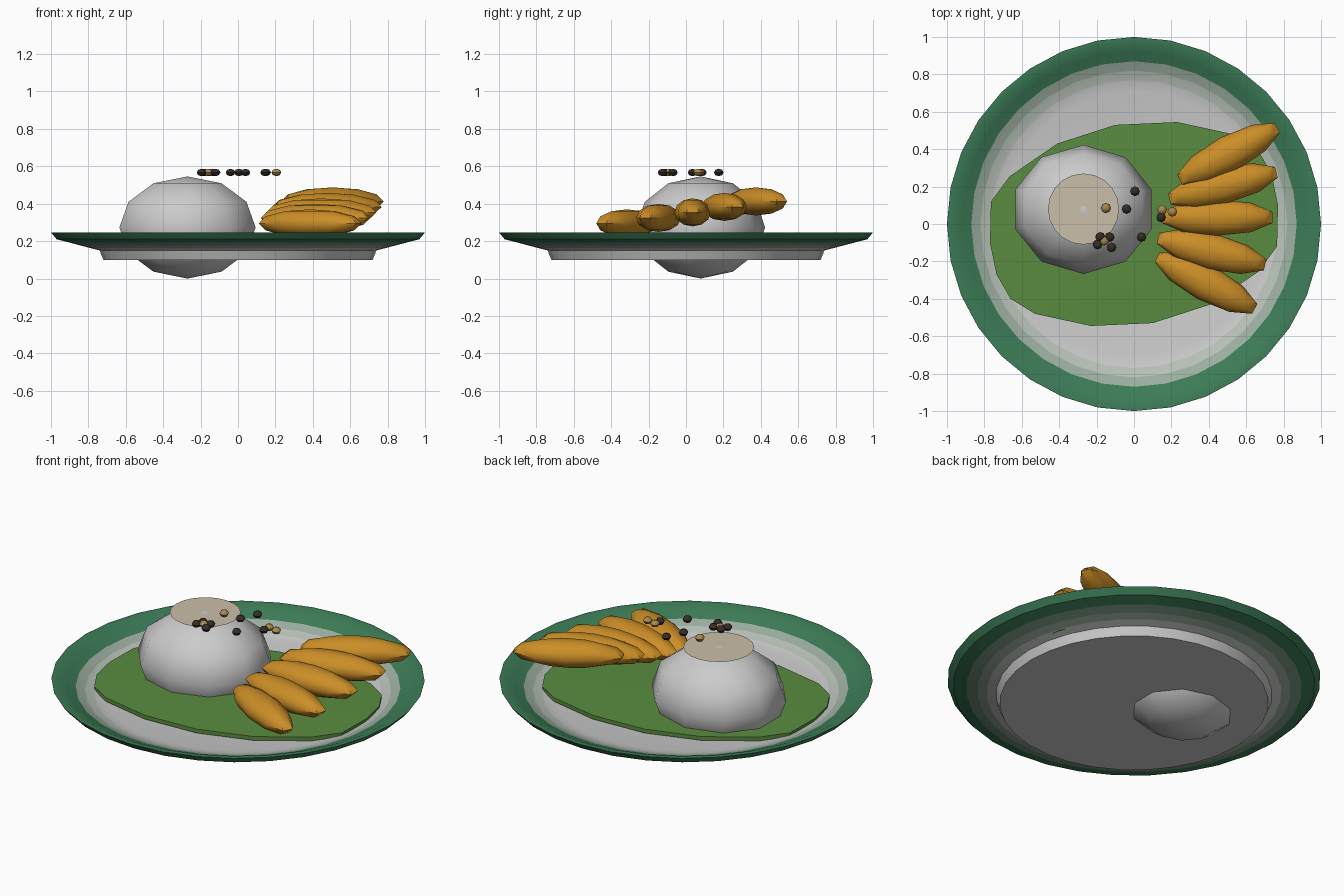
import bpy, bmesh, math
from mathutils import Matrix

if "Cube" in bpy.data.objects:
    bpy.data.objects.remove(bpy.data.objects["Cube"])


def material(name, rgb):
    m = bpy.data.materials.new(name)
    m.diffuse_color = (*rgb, 1)
    m.use_nodes = True
    m.node_tree.nodes["Principled BSDF"].inputs["Base Color"].default_value = m.diffuse_color
    return m


def finish(name, bm, mats, smooth=None):
    bmesh.ops.recalc_face_normals(bm, faces=bm.faces)
    me = bpy.data.meshes.new(name)
    bm.to_mesh(me)
    bm.free()
    ob = bpy.data.objects.new(name, me)
    bpy.context.collection.objects.link(ob)
    for m in mats:
        me.materials.append(m)
    if smooth:
        bpy.ops.object.select_all(action='DESELECT')
        ob.select_set(True)
        bpy.context.view_layer.objects.active = ob
        bpy.ops.object.shade_smooth_by_angle(angle=math.radians(smooth))
    return ob


def ellipsoid(name, loc, size, mat, turn=0, u=10, v=6):
    bm = bmesh.new()
    bmesh.ops.create_uvsphere(bm, u_segments=u, v_segments=v, radius=1)
    bm.transform(Matrix.Translation(loc) @ Matrix.Rotation(math.radians(turn), 4, 'Z')
                 @ Matrix.Diagonal((*size, 1)))
    return finish(name, bm, [mat], 50)


white, green = (0.78, 0.77, 0.75), (0.045, 0.2, 0.095)
STEPS = 5
plate_mats = [material(f"glaze_{i}", [a + (b - a) * i / STEPS for a, b in zip(white, green)])
              for i in range(STEPS + 1)]
rice_mat = material("rice", (0.8, 0.8, 0.78))
cream_mat = material("coconut_cream", (0.6, 0.52, 0.4))
leaf_mat = material("leaf", (0.1, 0.26, 0.05))
mango_mat = material("mango", (0.6, 0.27, 0.02))
dark_mat = material("dark_seed", (0.035, 0.025, 0.02))
tan_mat = material("tan_seed", (0.4, 0.25, 0.08))

# Plate: lathed section, glaze blending from white centre to green rim
profile = [(0, 0.10), (0.72, 0.10), (0.74, 0.15), (0.79, 0.163), (0.84, 0.176),
           (0.9, 0.192), (0.97, 0.21), (1.0, 0.247), (0.97, 0.247), (0.92, 0.225),
           (0.87, 0.203), (0.82, 0.183), (0.77, 0.167), (0.71, 0.155), (0, 0.15)]
bm = bmesh.new()
pts = [bm.verts.new((0, r, z)) for r, z in profile]
edges = [bm.edges.new(p) for p in zip(pts, pts[1:])]
bmesh.ops.spin(bm, geom=pts + edges, cent=(0, 0, 0), axis=(0, 0, 1),
               angle=math.tau, steps=32, use_duplicate=False)
bmesh.ops.remove_doubles(bm, verts=bm.verts, dist=1e-4)
for f in bm.faces:
    c = f.calc_center_median()
    t = (math.hypot(c.x, c.y) - 0.72) / 0.18
    f.material_index = round(STEPS * min(1, max(0, t)))
finish("plate", bm, plate_mats, 35)

# Leaf: half outline repeated by a half turn, slightly domed, with a thin edge
half = [(-0.77, -0.1), (-0.735, -0.27), (-0.66, -0.4), (-0.53, -0.48), (-0.23, -0.545),
        (0.1, -0.53), (0.41, -0.43), (0.665, -0.255), (0.765, -0.12)]
outline = half + [(-x, -y) for x, y in half]
bm = bmesh.new()
top = [bm.verts.new((x, y, 0.183)) for x, y in outline]
low = [bm.verts.new((x, y, 0.16)) for x, y in outline]
mid = bm.verts.new((0, 0, 0.2))
bm.faces.new(low[::-1])
for i in range(len(top)):
    j = (i + 1) % len(top)
    bm.faces.new((top[i], top[j], mid))
    bm.faces.new((low[i], low[j], top[j], top[i]))
finish("leaf", bm, [leaf_mat], 35)

# Rice mound and its cream disc
ellipsoid("rice_mound", (-0.27, 0.078, 0.273), (0.383, 0.345, 0.273), rice_mat)
bm = bmesh.new()
bmesh.ops.create_circle(bm, cap_ends=True, segments=20, radius=0.19,
                        matrix=Matrix.Translation((-0.27, 0.08, 0.542)))
finish("cream_topping", bm, [cream_mat])

# Fan of mango slices, rising toward the back
for i in range(5):
    y = (-0.315, -0.147, 0.035, 0.205, 0.375)[i]
    ellipsoid(f"mango_slice_{i + 1}", (0.385 + 0.03 * i, y, 0.295 + 0.0293 * i),
              (0.31, 0.097, 0.075), mango_mat, turn=-28 + 14 * i)

# Scattered seeds
dark = [(0.005, 0.175), (-0.04, 0.08), (0.145, 0.035), (0.04, -0.07),
        (-0.18, -0.07), (-0.13, -0.07), (-0.12, -0.125), (-0.195, -0.11)]
tan = [(-0.15, 0.085), (0.15, 0.075), (0.205, 0.065), (-0.16, -0.09)]
for kind, spots, mat in (("dark", dark, dark_mat), ("tan", tan, tan_mat)):
    for i, (x, y) in enumerate(spots):
        ellipsoid(f"{kind}_seed_{i + 1}", (x, y, 0.567), (0.026, 0.026, 0.02), mat, u=8, v=4)
